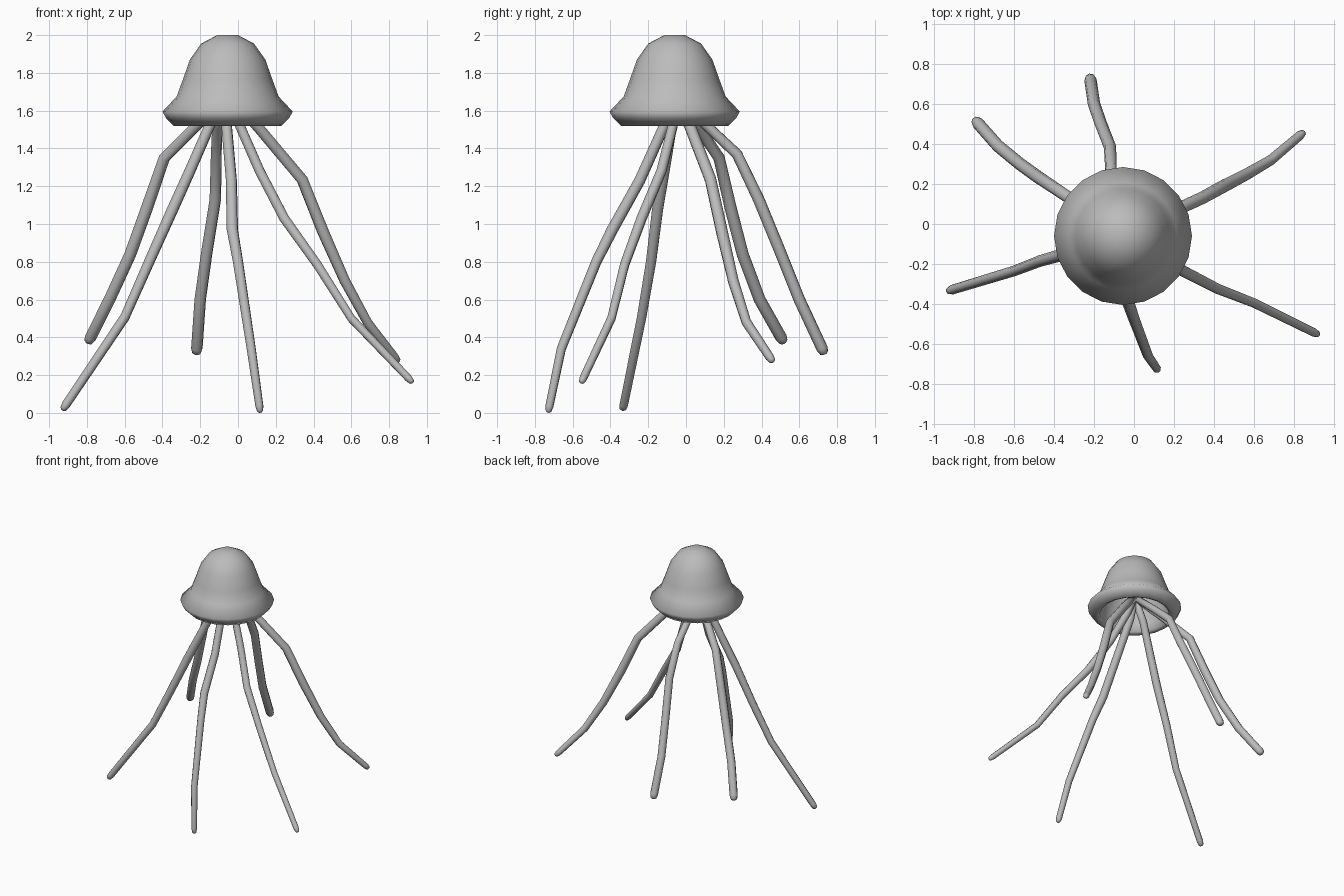
import bpy, bmesh, math
from mathutils import Vector, Matrix

if "Cube" in bpy.data.objects:
    bpy.data.objects.remove(bpy.data.objects["Cube"])

CX, CY = -0.055, -0.06          # axis of the bell
ROOT = (CX, CY, 1.68)           # where the tentacles meet inside the bell

grey = bpy.data.materials.new("soft grey")
grey.diffuse_color = (0.5, 0.5, 0.5, 1)
grey.use_nodes = True
grey.node_tree.nodes["Principled BSDF"].inputs["Base Color"].default_value = grey.diffuse_color


def add_bell(name, profile, sides):
    """Spin a closed radius/height profile around the bell axis."""
    bm = bmesh.new()
    verts = [bm.verts.new((r, 0, z)) for r, z in profile]
    edges = [bm.edges.new(pair) for pair in zip(verts, verts[1:])]
    bmesh.ops.spin(bm, geom=verts + edges, angle=math.tau, steps=sides,
                   axis=(0, 0, 1), cent=(0, 0, 0))
    bmesh.ops.remove_doubles(bm, verts=bm.verts, dist=0.0005)
    bmesh.ops.recalc_face_normals(bm, faces=bm.faces)
    for f in bm.faces:
        f.smooth = True
    mesh = bpy.data.meshes.new(name)
    bm.to_mesh(mesh)
    bm.free()
    mesh.materials.append(grey)
    obj = bpy.data.objects.new(name, mesh)
    obj.location = (CX, CY, 0)
    bpy.context.collection.objects.link(obj)


def add_tentacle(name, path, radii, sides=8):
    """Sweep an eight-sided ring along a bent path, with a rounded tip."""
    pts = [Vector(ROOT)] + [Vector(p) for p in path]
    tip_dir = (pts[-1] - pts[-2]).normalized()
    end = pts[-1]
    pts[-1] = end - tip_dir * 0.035
    pts += [end - tip_dir * 0.008, end]
    start, mid, low = radii
    n = len(pts)
    bm = bmesh.new()
    rings = []
    for i, p in enumerate(pts):
        d = (pts[min(i + 1, n - 1)] - pts[max(i - 1, 0)]).normalized()
        side = d.cross(Vector((CY - end.y, end.x - CX, 0))).normalized()
        up = d.cross(side).normalized()
        t = i / (n - 3)
        if t <= 0.5:
            r = start + (mid - start) * t * 2
        else:
            r = mid + (low - mid) * (min(t, 1) - 0.5) * 2
        if i >= n - 2:
            r = low * (0.75 if i == n - 2 else 0.35)
        rings.append([bm.verts.new(p + r * (math.cos(a) * side + math.sin(a) * up))
                      for a in (math.tau * k / sides for k in range(sides))])
    for a, b in zip(rings, rings[1:]):
        for k in range(sides):
            j = (k + 1) % sides
            bm.faces.new((a[k], a[j], b[j], b[k]))
    bm.faces.new(rings[0])
    bm.faces.new(rings[-1])
    bmesh.ops.recalc_face_normals(bm, faces=bm.faces)
    for f in bm.faces:
        f.smooth = True
    mesh = bpy.data.meshes.new(name)
    bm.to_mesh(mesh)
    bm.free()
    mesh.materials.append(grey)
    bpy.context.collection.objects.link(bpy.data.objects.new(name, mesh))


# Hollow bell: outer dome, flared rim, inner dome
add_bell("bell", [(0, 2.0), (0.055, 2.0), (0.14, 1.955), (0.2, 1.87),
                  (0.237, 1.765), (0.27, 1.675), (0.345, 1.595),
                  (0.325, 1.56), (0.285, 1.52), (0.255, 1.535),
                  (0.245, 1.6), (0.235, 1.68), (0.205, 1.77),
                  (0.17, 1.86), (0.11, 1.93), (0, 1.965)], 20)

# Six trailing tentacles
add_tentacle("back_right_tentacle",
             [(0.10, 0.02, 1.52), (0.34, 0.13, 1.235), (0.45, 0.19, 0.96),
              (0.565, 0.25, 0.70), (0.685, 0.32, 0.48), (0.85, 0.46, 0.27)],
             (0.03, 0.032, 0.023))
add_tentacle("back_tentacle",
             [(-0.11, 0.11, 1.52), (-0.115, 0.27, 1.37), (-0.12, 0.385, 1.13),
              (-0.165, 0.50, 0.85), (-0.20, 0.60, 0.60), (-0.22, 0.735, 0.31)],
             (0.025, 0.031, 0.031))
add_tentacle("back_left_tentacle",
             [(-0.22, 0.06, 1.52), (-0.39, 0.175, 1.35), (-0.48, 0.235, 1.09),
              (-0.57, 0.30, 0.84), (-0.68, 0.39, 0.60), (-0.795, 0.52, 0.37)],
             (0.028, 0.032, 0.031))
add_tentacle("front_left_tentacle",
             [(-0.15, -0.075, 1.52), (-0.255, -0.115, 1.28),
              (-0.345, -0.15, 1.08), (-0.47, -0.185, 0.80),
              (-0.60, -0.235, 0.505), (-0.93, -0.335, 0.015)],
             (0.028, 0.031, 0.024))
add_tentacle("front_tentacle",
             [(-0.06, -0.115, 1.52), (-0.035, -0.245, 1.23),
              (-0.03, -0.39, 0.97), (0.00, -0.475, 0.80),
              (0.07, -0.66, 0.34), (0.118, -0.73, 0.002)],
             (0.028, 0.031, 0.022))
add_tentacle("front_right_tentacle",
             [(0.01, -0.07, 1.52), (0.115, -0.13, 1.28),
              (0.245, -0.235, 1.03), (0.42, -0.325, 0.785),
              (0.60, -0.395, 0.50), (0.925, -0.555, 0.16)],
             (0.027, 0.028, 0.021))
